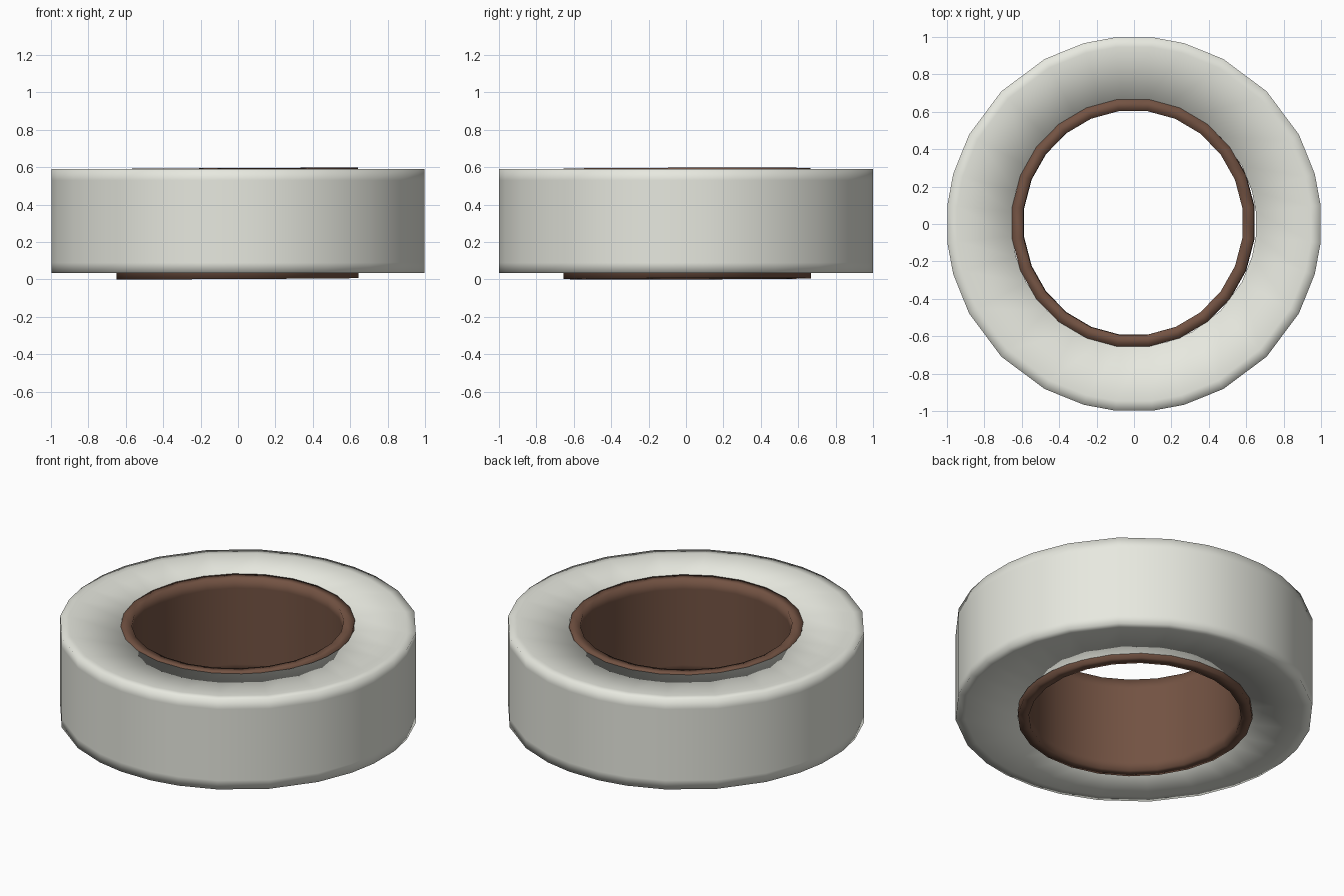
import bpy, bmesh
from math import radians, cos, sin, tau

if "Cube" in bpy.data.objects:
    bpy.data.objects.remove(bpy.data.objects["Cube"])


def ring_solid(name, angles, profile, color):
    """Sweep a closed (radius, z) profile around the z axis, smooth shaded."""
    bm = bmesh.new()
    rings = [[bm.verts.new((r * cos(a), r * sin(a), z)) for r, z in profile]
             for a in angles]
    n, m = len(rings), len(profile)
    for i in range(n):
        a, b = rings[i], rings[(i + 1) % n]
        for j in range(m):
            k = (j + 1) % m
            bm.faces.new((a[j], b[j], b[k], a[k]))
    bmesh.ops.recalc_face_normals(bm, faces=bm.faces)
    for f in bm.faces:
        f.smooth = True
    mesh = bpy.data.meshes.new(name)
    bm.to_mesh(mesh)
    bm.free()
    obj = bpy.data.objects.new(name, mesh)
    bpy.context.collection.objects.link(obj)
    mat = bpy.data.materials.new(name + "_colour")
    mat.diffuse_color = color
    mat.use_nodes = True
    mat.node_tree.nodes["Principled BSDF"].inputs["Base Color"].default_value = mat.diffuse_color
    mesh.materials.append(mat)
    return obj


# wound tape: 28 uneven sides, support loops soften the shading at the rims
quarter = [5.7, 15.5, 28.4, 45, 61.6, 74.5, 84.3]
tape_angles = [radians(90 * q + a) for q in range(4) for a in quarter]
tape_profile = [(0.655, 0.035), (0.95, 0.035), (1.003, 0.035), (1.003, 0.09),
                (1.003, 0.53), (1.003, 0.59), (0.95, 0.59), (0.655, 0.59)]
ring_solid("tape_roll", tape_angles, tape_profile, (0.80, 0.81, 0.74, 1))

# cardboard core: slightly oval, off centre and tilted
core_angles = [tau * (i + 0.5) / 24 for i in range(24)]
core_profile = [(0.59, 0.0), (0.652, 0.0), (0.652, 0.06), (0.652, 0.53),
                (0.652, 0.59), (0.59, 0.59), (0.59, 0.53), (0.59, 0.06)]
core = ring_solid("cardboard_core", core_angles, core_profile,
                  (0.17, 0.085, 0.055, 1))
core.scale = (1.0, 1.022, 1.0)
core.location = (-0.002, 0.007, 0.004)
core.rotation_euler = (radians(0.15), radians(-0.3), 0)
